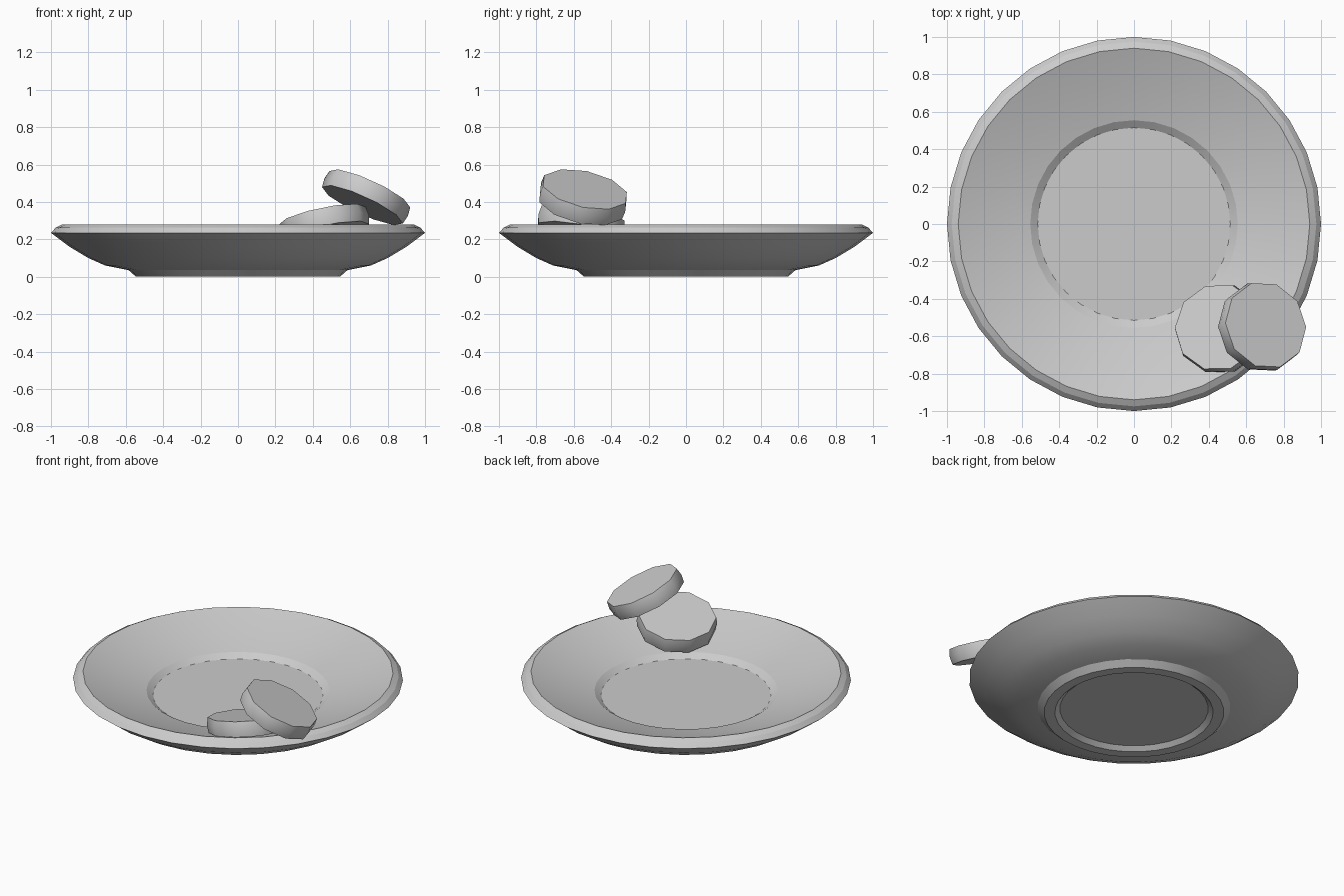
import bpy, bmesh
from math import radians, pi
from mathutils import Vector

cube = bpy.data.objects.get("Cube")
if cube:
    bpy.data.objects.remove(cube, do_unlink=True)

# One plain grey for everything
grey = bpy.data.materials.new("light_grey")
grey.use_nodes = True
colour = (0.6, 0.6, 0.6, 1.0)
grey.diffuse_color = colour
grey.node_tree.nodes["Principled BSDF"].inputs["Base Color"].default_value = colour


def lathe(name, profile, sides, smooth_angle):
    """Spin a (radius, height) profile about z into a closed solid."""
    bm = bmesh.new()
    verts = [bm.verts.new((r, 0, z)) for r, z in profile]
    edges = [bm.edges.new(pair) for pair in zip(verts, verts[1:])]
    bmesh.ops.spin(bm, geom=verts + edges, cent=(0, 0, 0), axis=(0, 0, 1),
                   angle=2 * pi, steps=sides, use_duplicate=False)
    bmesh.ops.remove_doubles(bm, verts=bm.verts, dist=0.0005)
    bmesh.ops.recalc_face_normals(bm, faces=bm.faces)
    mesh = bpy.data.meshes.new(name)
    bm.to_mesh(mesh)
    bm.free()
    mesh.materials.append(grey)
    obj = bpy.data.objects.new(name, mesh)
    bpy.context.collection.objects.link(obj)
    bpy.ops.object.select_all(action='DESELECT')
    obj.select_set(True)
    bpy.context.view_layer.objects.active = obj
    bpy.ops.object.shade_smooth_by_angle(angle=radians(smooth_angle))
    return obj


# Saucer: recessed base, foot ring, bowed underside, rim, inner wall, well
underside = [(0, 0.025), (0.45, 0.025), (0.48, 0), (0.545, 0), (0.585, 0.035),
             (0.71, 0.06), (0.8, 0.1), (0.9, 0.16), (1, 0.235)]
inside = [(0.975, 0.262), (0.94, 0.28), (0.75, 0.21), (0.555, 0.158),
          (0.515, 0.13), (0, 0.13)]
lathe("saucer", underside + inside, 32, 14)


# Round biscuits, each tilted to its face direction
def biscuit(name, centre, facing):
    r, h = 0.245, 0.048
    profile = [(0, -h), (r - 0.008, -h), (r, 0), (r - 0.008, h), (0, h)]
    obj = lathe(name, profile, 10, 42)
    obj.location = centre
    obj.rotation_mode = 'QUATERNION'
    obj.rotation_quaternion = Vector((0, 0, 1)).rotation_difference(Vector(facing))


biscuit("lower_biscuit", (0.46, -0.56, 0.28), (-0.2, 0.18, 0.96))
biscuit("upper_biscuit", (0.685, -0.55, 0.425), (0.41, 0.2, 0.89))
